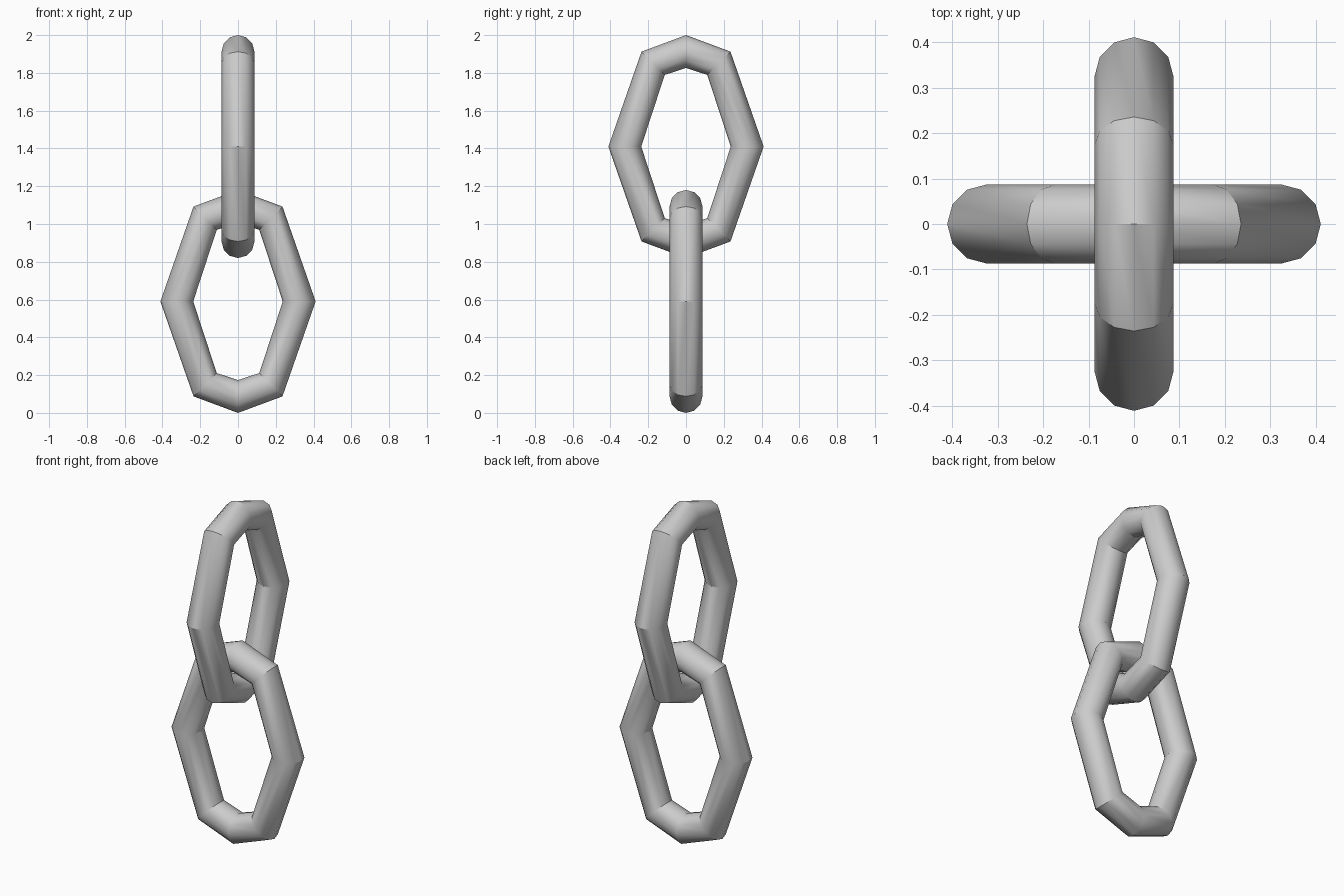
import bpy, bmesh
from math import sin, cos, pi, radians
from mathutils import Vector

if "Cube" in bpy.data.objects:
    bpy.data.objects.remove(bpy.data.objects["Cube"])

TUBE_R = 0.087
TUBE_SIDES = 12
HALF_W, HALF_H = 0.324, 0.503   # centreline half sizes
CORNER = (0.174, 0.441)         # centreline diagonal corner


def make_link(name, z, turned):
    """Eight-segment chain link with a round tube section."""
    bm = bmesh.new()
    rings = []
    for i in range(8):
        a = i * pi / 4
        c, s = cos(a), sin(a)
        if i % 2:
            centre = (CORNER[0] * (1 if c > 0 else -1), CORNER[1] * (1 if s > 0 else -1))
        else:
            centre = (HALF_W * c, HALF_H * s)
        ring = []
        for j in range(TUBE_SIDES):
            p = 2 * pi * j / TUBE_SIDES
            r = TUBE_R * cos(p)
            u, side, v = centre[0] + r * c, TUBE_R * sin(p), centre[1] + r * s
            co = Vector((side, u, v)) if turned else Vector((u, side, v))
            ring.append(bm.verts.new(co))
        rings.append(ring)
    for i in range(8):
        a, b = rings[i], rings[(i + 1) % 8]
        for j in range(TUBE_SIDES):
            k = (j + 1) % TUBE_SIDES
            bm.faces.new((a[j], a[k], b[k], b[j]))
    bmesh.ops.recalc_face_normals(bm, faces=bm.faces)
    mesh = bpy.data.meshes.new(name)
    bm.to_mesh(mesh)
    bm.free()
    obj = bpy.data.objects.new(name, mesh)
    obj.location.z = z
    bpy.context.collection.objects.link(obj)
    # smooth around the tube, crisp at the bends
    bpy.ops.object.select_all(action='DESELECT')
    obj.select_set(True)
    bpy.context.view_layer.objects.active = obj
    bpy.ops.object.shade_smooth_by_angle(angle=radians(35))


# Two interlocked links at right angles
make_link("lower_link", 0.59, False)
make_link("upper_link", 1.41, True)
